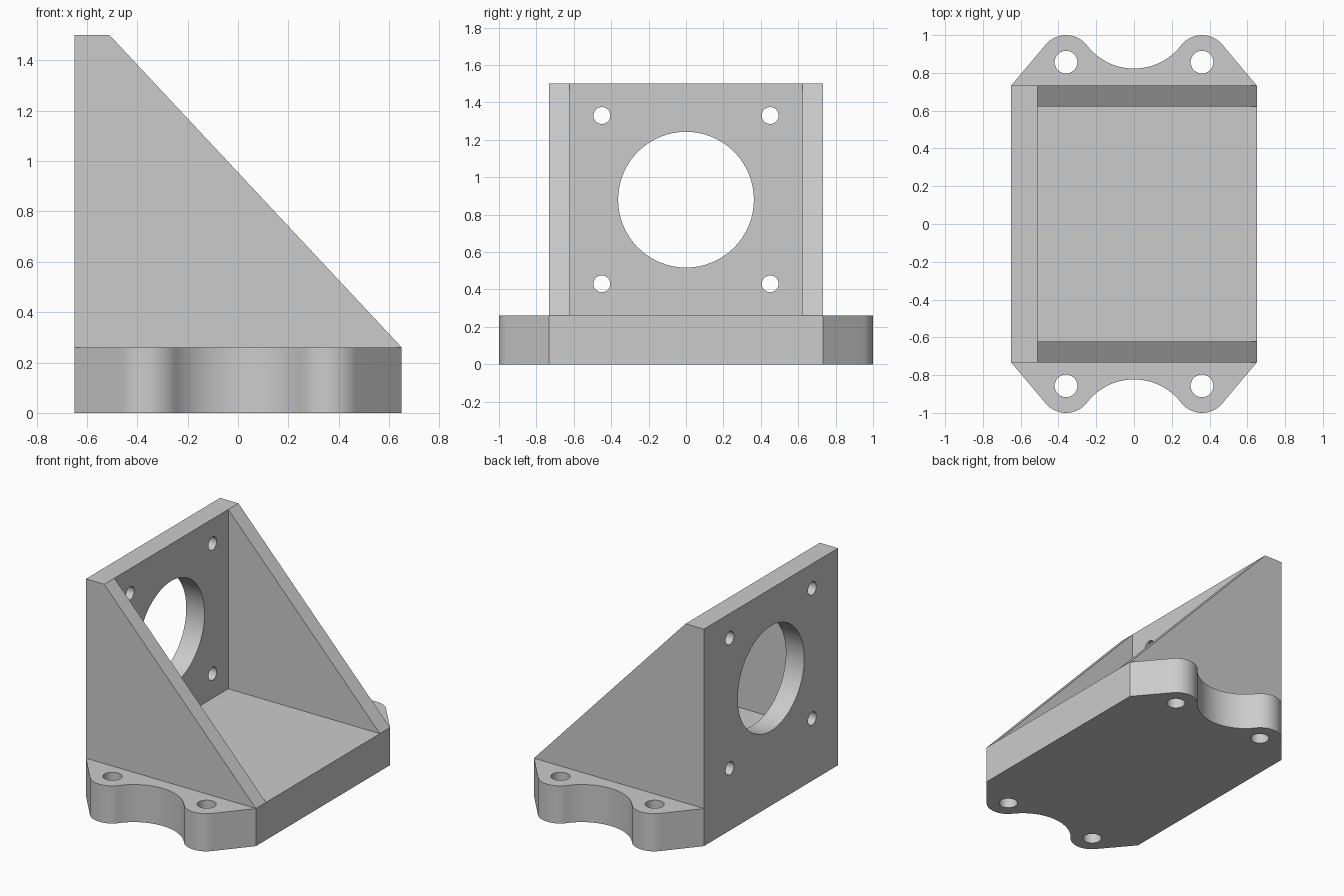
import bpy, bmesh
from math import pi, cos, sin, atan2, acos, hypot, radians
from mathutils import Vector

if "Cube" in bpy.data.objects:
    bpy.data.objects.remove(bpy.data.objects["Cube"], do_unlink=True)

# Overall dimensions
HALF_X, HALF_Y, INNER_Y = 0.65, 0.733, 0.622
BASE_TOP, TOP, PLATE_FRONT = 0.26, 1.5, -0.51
EAR_X, EAR_Y, EAR_R = 0.36, 0.86, 0.14
SCALLOP_Y = 0.823

grey = bpy.data.materials.new("plain grey")
grey.use_nodes = True
grey.diffuse_color = (0.6, 0.6, 0.6, 1)
grey.node_tree.nodes["Principled BSDF"].inputs["Base Color"].default_value = (0.6, 0.6, 0.6, 1)


def prism(name, points, offset):
    """Extrude a closed 3D outline along an offset vector."""
    bm = bmesh.new()
    face = bm.faces.new([bm.verts.new(p) for p in points])
    moved = bmesh.ops.extrude_face_region(bm, geom=[face], use_keep_orig=True)["geom"]
    bmesh.ops.translate(bm, vec=offset, verts=[v for v in moved if isinstance(v, bmesh.types.BMVert)])
    bmesh.ops.recalc_face_normals(bm, faces=bm.faces)
    mesh = bpy.data.meshes.new(name)
    bm.to_mesh(mesh)
    bm.free()
    mesh.materials.append(grey)
    obj = bpy.data.objects.new(name, mesh)
    bpy.context.collection.objects.link(obj)
    return obj


def arc(cx, cy, r, start, end, steps):
    angles = [start + (end - start) * i / steps for i in range(steps + 1)]
    return [(cx + r * cos(a), cy + r * sin(a)) for a in angles]


def drill(obj, holes, place, offset):
    """Cut round holes given as (u, v, radius) through a part."""
    for u, v, r in holes:
        ring = arc(u, v, r, 0, 2 * pi, 64)[:-1]
        cutter = prism("hole_cutter", [place(*p) for p in ring], offset)
        cutter.hide_render = True
        mod = obj.modifiers.new("hole", "BOOLEAN")
        mod.operation, mod.solver, mod.object = "DIFFERENCE", "EXACT", cutter
        bpy.context.view_layer.objects.active = obj
        bpy.ops.object.modifier_apply(modifier=mod.name)
        bpy.data.objects.remove(cutter, do_unlink=True)


# Base outline: slanted side, rounded ear, then scallop tangent to the ear
dx, dy = HALF_X - EAR_X, HALF_Y - EAR_Y
tangent = atan2(dy, dx) + acos(EAR_R / hypot(dx, dy))
low = SCALLOP_Y - EAR_R
scallop_c = (EAR_X ** 2 / (EAR_Y - low) + EAR_Y + low) / 2
meet = atan2(scallop_c - EAR_Y, -EAR_X)
quarter = [(HALF_X, HALF_Y)]
quarter += arc(EAR_X, EAR_Y, EAR_R, tangent, meet, 20)
quarter += arc(0, scallop_c, scallop_c - SCALLOP_Y, meet - pi, -pi / 2, 16)[1:]
half = quarter + [(-x, y) for x, y in reversed(quarter[:-1])]
outline = half + [(-x, -y) for x, y in half]

base = prism("base", [(x, y, 0) for x, y in outline], Vector((0, 0, BASE_TOP)))
drill(base, [(sx * EAR_X, sy * (EAR_Y - 0.003), 0.06) for sx in (-1, 1) for sy in (-1, 1)],
      lambda u, v: (u, v, -0.1), Vector((0, 0, 0.5)))

# Upright motor plate with its bore and four bolt holes
plate = prism("mounting_plate",
              [(-HALF_X, y, z) for y, z in ((-HALF_Y, BASE_TOP), (HALF_Y, BASE_TOP),
                                            (HALF_Y, TOP), (-HALF_Y, TOP))],
              Vector((PLATE_FRONT + HALF_X, 0, 0)))
holes = [(0, 0.88, 0.363)] + [(s * 0.45, z, 0.045) for s in (-1, 1) for z in (0.43, 1.33)]
drill(plate, holes, lambda u, v: (-0.8, u, v), Vector((0.5, 0, 0)))

# Triangular side gussets
parts = [base, plate]
for side, name in ((1, "back_gusset"), (-1, "front_gusset")):
    parts.append(prism(name,
                       [(x, side * INNER_Y, z) for x, z in ((PLATE_FRONT, BASE_TOP), (HALF_X, BASE_TOP),
                                                            (PLATE_FRONT, TOP))],
                       Vector((0, side * (HALF_Y - INNER_Y), 0))))

# Smooth the curved walls, keep the edges crisp
bpy.ops.object.select_all(action="DESELECT")
for obj in parts:
    obj.select_set(True)
bpy.context.view_layer.objects.active = base
bpy.ops.object.shade_smooth_by_angle(angle=radians(30))
